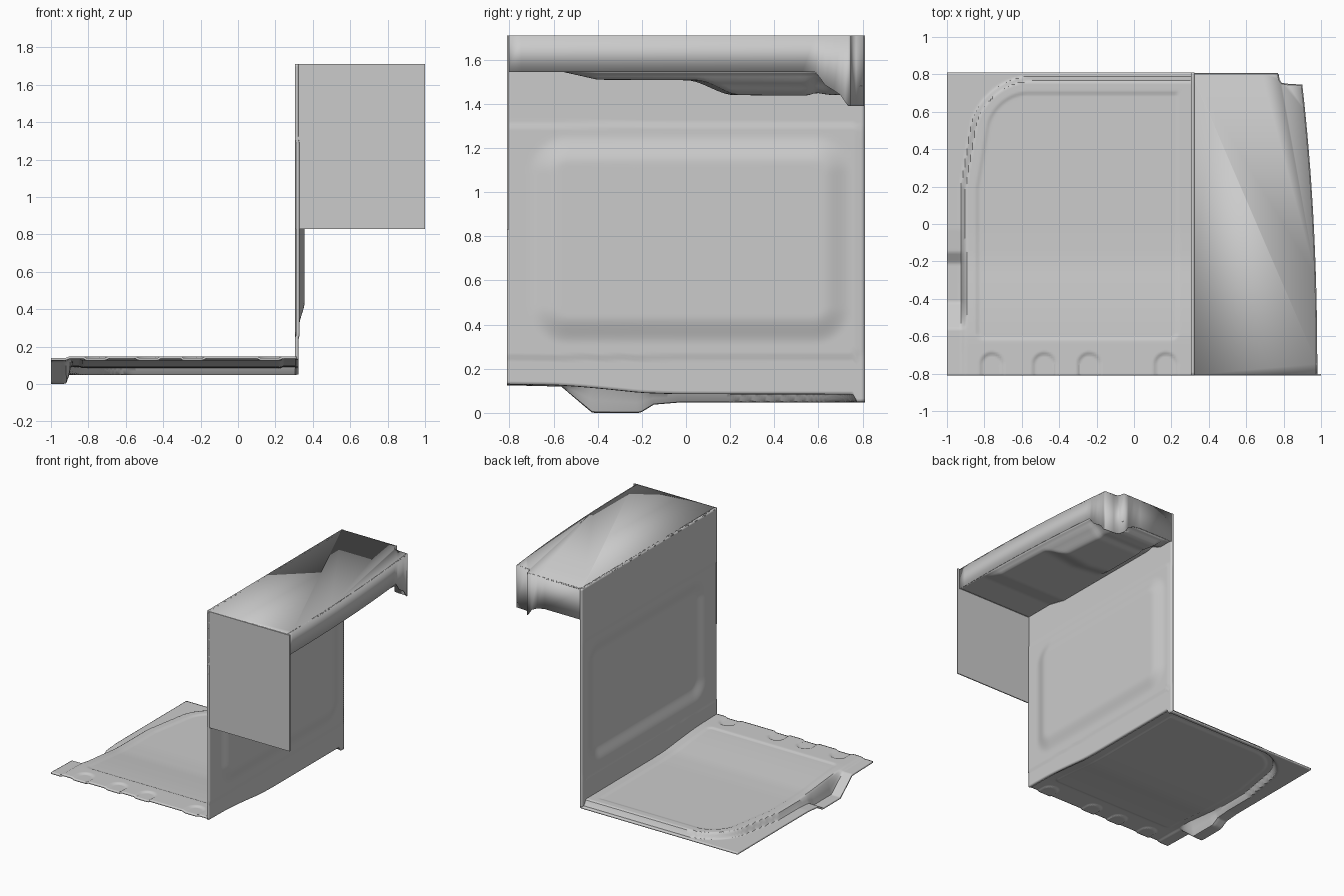
import bpy, math

if "Cube" in bpy.data.objects:
    bpy.data.objects.remove(bpy.data.objects["Cube"])

def interp(pts, t):
    if t <= pts[0][0]:
        return pts[0][1]
    for (a, p), (b, q) in zip(pts, pts[1:]):
        if t <= b:
            return p + (q - p) * (t - a) / (b - a)
    return pts[-1][1]

def smooth(t):
    t = max(0, min(1, t))
    return t * t * (3 - 2 * t)

def inset(a, b, r):
    """Distance inside a corner of two edges, rounded with radius r."""
    return r - math.hypot(r - a, r - b) if a < r and b < r else min(a, b)

def finish(name, verts, faces, thick):
    me = bpy.data.meshes.new(name)
    me.from_pydata(verts, [], faces)
    ob = bpy.data.objects.new(name, me)
    bpy.context.collection.objects.link(ob)
    if thick:
        mod = ob.modifiers.new("sheet", 'SOLIDIFY')
        mod.thickness, mod.offset = thick, -1
    bpy.ops.object.select_all(action='DESELECT')
    bpy.context.view_layer.objects.active = ob
    ob.select_set(True)
    bpy.ops.object.shade_smooth_by_angle(angle=math.radians(35))
    return ob

def sheet(name, nu, nv, func, thick, flip=False):
    verts = [func(i / nu, j / nv) for j in range(nv + 1) for i in range(nu + 1)]
    faces = []
    for j in range(nv):
        for i in range(nu):
            k = j * (nu + 1) + i
            f = (k, k + 1, k + nu + 2, k + nu + 1)
            faces.append(f[::-1] if flip else f)
    return finish(name, verts, faces, thick)

Y = 0.81
TOP = 1.71

# Floor: raised pan, stepped side strip, flange, sunk bead and front dimples
STRIP = [(-.81, .138), (-.56, .132), (-.42, .013), (-.21, .013), (-.15, .05), (-.03, .06), (.81, .06)]
PAN = [(-.81, .148), (-.6, .145), (-.48, .137), (-.36, .126), (-.2, .109), (-.05, .104), (.81, .102)]
DIMPLES = (-.76, -.48, -.24, .17)

def pan_inset(x, y):
    diag = ((x + .925) * .38 - (y - .2) * .065) / math.hypot(.38, .065)
    return inset(min(x + .925, diag), .787 - y, .27)

def pan_z(y):
    return sum(interp(PAN, y + o) for o in (-.04, -.02, 0, .02, .04)) / 5

def floor(u, v):
    x, y = -1 + 1.312 * u, -Y + 2 * Y * v
    d = pan_inset(x, y)
    low = interp(STRIP, y)
    z = low + (pan_z(y) - low) * smooth(d / .03 + .1)
    bead = inset(min(d - .08, .24 - x), y + .62, .04)
    z -= .006 * smooth(bead / .015)
    for cx in DIMPLES:
        r = math.hypot(x - cx, max(0, y + .75))
        z -= .009 * smooth((.065 - r) / .015)
    return (x, y, z)

sheet("floor_panel", 124, 150, floor, .013)

# Tall wall with an embossed rounded rectangle
def wall(u, v):
    y = -Y + 2 * Y * u
    zb = pan_z(y) - .018 if y < .77 else .05
    z = zb + (TOP - zb) * v
    step = inset(min(z - .245, 1.31 - z), .795 - y, .05)
    d = inset(min(y + .71, .75 - y), min(z - .31, 1.26 - z), .17)
    return (.323 + .005 * smooth(step / .012) + .028 * smooth(d / .13), y, z)

sheet("wall_panel", 90, 110, wall, .018)

# Outline of the upper box: bowed side, notch, back edge
def side_x(y):
    return .98 - .08 * ((y + .805) / 1.55) ** 2.2

LOWER_SIDE = [(.585, 1.545), (.605, 1.52), (.63, 1.485), (.67, 1.46), (.7, 1.44), (.72, 1.41), (.735, 1.39)]
LOWER_BACK = [(.62, 1.475), (.68, 1.465), (.73, 1.44), (.77, 1.39)]
outline = []
for i in range(25):
    y = -.805 + 1.39 * i / 24
    outline.append((side_x(y), y, 1.545))
outline += [(side_x(y), y, z) for y, z in LOWER_SIDE[1:]]
outline += [(.9, .745, 1.39), (.82, .75, 1.39), (.79, .755, 1.39), (.78, .77, 1.39)]
outline += [(x, .807, z) for x, z in reversed(LOWER_BACK)]
outline.append((.308, .807, 1.475))

def skirt(u, v):
    x, y, z = outline[round(u * (len(outline) - 1))]
    return (x, y, z + (TOP - z) * v)

sheet("box_skirt", len(outline) - 1, 1, skirt, .006)

# Flat top of the box
top = [(x, y, TOP) for x, y, _ in outline] + [(.305, .807, TOP), (.305, -.807, TOP)]
finish("box_top", top, [tuple(range(len(top)))], .006)

# Underside of the box with two stepped bulges
def underside(u, v):
    y = -.8 + 1.6 * v
    edge = side_x(y) - .004 if y < .74 else .775
    x = .33 + (edge - .33) * u
    base = 1.545 - .07 * smooth((y - .58) / .12)
    fade = smooth((edge - x) / .05)
    shallow = interp([(-.56, 0), (-.4, .036), (.55, .042), (.68, .0)], y)
    d = min((y - .0 - .15 * abs(x - .6)) / .22, (.8 - y) / .09, (x - .36) / .08, (edge - .03 - x) / .1)
    deep = .066 * smooth(d) * (1 - .45 * smooth((y - .6) / .1))
    return (x, y, base - shallow * fade - deep)

sheet("box_underside", 44, 80, underside, .005, flip=True)

# Front panel of the box
bpy.ops.mesh.primitive_cube_add(size=1, location=(.6525, -.806, 1.27))
panel = bpy.context.object
panel.name = "front_panel"
panel.scale = (.695, .008, .88)
